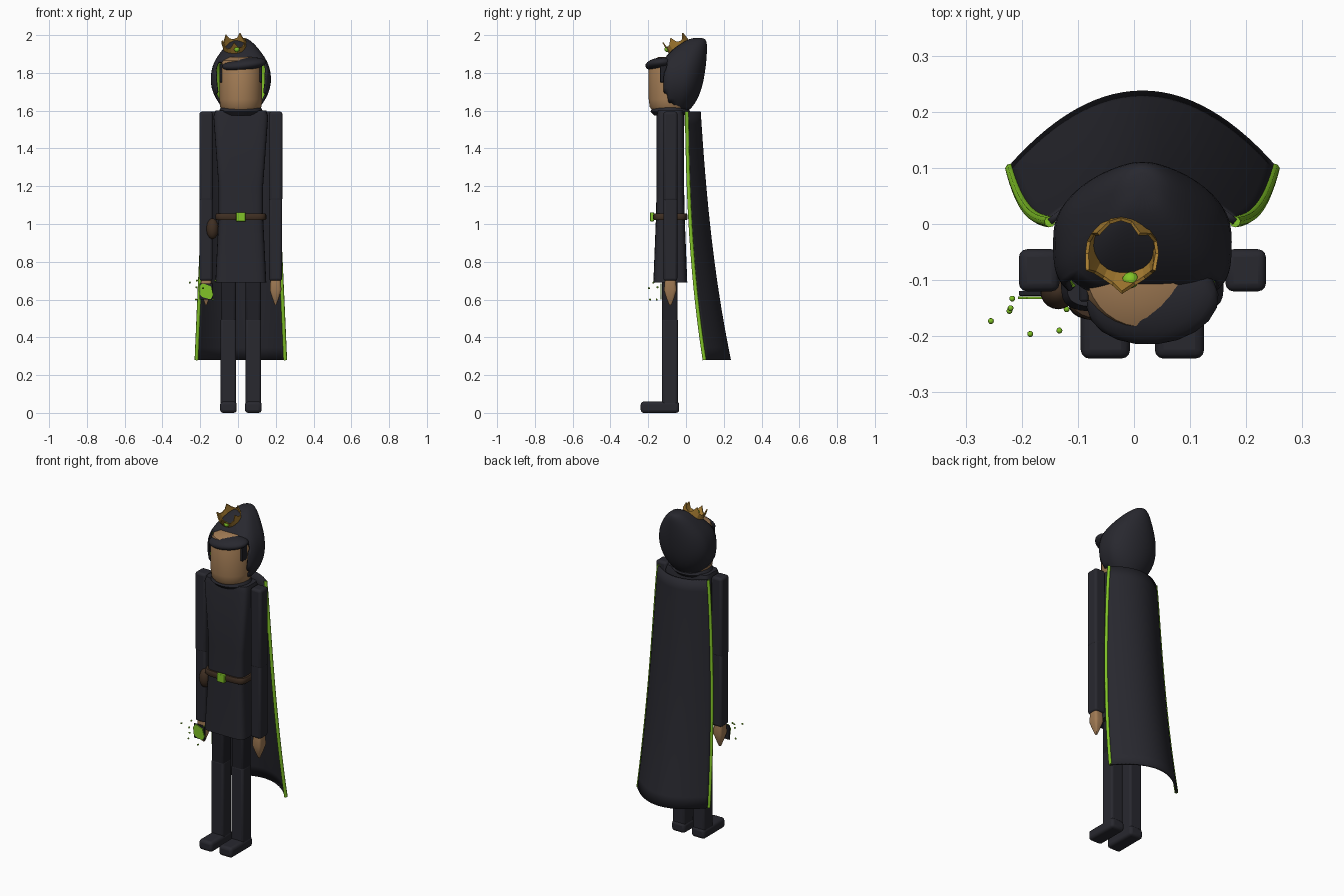
import bpy, bmesh, math, random
from mathutils import Vector, Euler

random.seed(4)
if "Cube" in bpy.data.objects:
    bpy.data.objects.remove(bpy.data.objects["Cube"])

CX, CY = 0.015, -0.083  # centre of the body


def material(name, rgb):
    m = bpy.data.materials.new(name)
    m.use_nodes = True
    m.diffuse_color = (*rgb, 1)
    m.node_tree.nodes["Principled BSDF"].inputs["Base Color"].default_value = (*rgb, 1)
    return m


CLOTH = material("charcoal cloth", (0.021, 0.021, 0.028))
DARK = material("black cloth", (0.014, 0.014, 0.019))
SKIN = material("tan skin", (0.36, 0.2, 0.09))
GREEN = material("bright green", (0.22, 0.55, 0.02))
GOLD = material("old gold", (0.38, 0.2, 0.03))
BROWN = material("brown leather", (0.05, 0.028, 0.016))


def finish(name, bm, mats, angle=40, bevel=0):
    bmesh.ops.recalc_face_normals(bm, faces=bm.faces)
    me = bpy.data.meshes.new(name)
    bm.to_mesh(me)
    bm.free()
    for m in mats:
        me.materials.append(m)
    ob = bpy.data.objects.new(name, me)
    bpy.context.collection.objects.link(ob)
    bpy.ops.object.select_all(action="DESELECT")
    ob.select_set(True)
    bpy.context.view_layer.objects.active = ob
    if bevel:
        b = ob.modifiers.new("Bevel", "BEVEL")
        b.width, b.segments = bevel, 3
    bpy.ops.object.shade_smooth_by_angle(angle=math.radians(angle))
    return ob


def box(name, x, y, z, mat, bevel=0.012):
    """Box from (low, high) ranges on each axis."""
    bm = bmesh.new()
    bmesh.ops.create_cube(bm, size=1)
    for v in bm.verts:
        v.co = [(r[0] + r[1]) / 2 + c * (r[1] - r[0]) for r, c in zip((x, y, z), v.co)]
    return finish(name, bm, [mat], bevel=bevel)


def ball(name, centre, radii, mat, turn=(0, 0, 0), detail=3):
    bm = bmesh.new()
    bmesh.ops.create_icosphere(bm, subdivisions=detail, radius=1)
    rot = Euler(turn).to_matrix()
    for v in bm.verts:
        v.co = rot @ Vector([a * b for a, b in zip(v.co, radii)]) + Vector(centre)
    return finish(name, bm, [mat], angle=60)


def power(c, p):
    return math.copysign(abs(c) ** p, c)


def loft_mesh(rings, n=32, back=1.0, front=1.0, cap=True):
    """Stack of rings (z, x centre, y centre, x radius, y radius)."""
    bm = bmesh.new()
    loops = []
    for z, cx, cy, rx, ry in rings:
        loop = []
        for i in range(n):
            a = math.tau * (i + 0.5) / n
            p = front if math.sin(a) < 0 else back
            loop.append(bm.verts.new((cx + rx * power(math.cos(a), p),
                                      cy + ry * power(math.sin(a), p), z)))
        loops.append(loop)
    for lo, hi in zip(loops, loops[1:]):
        for i in range(n):
            j = (i + 1) % n
            bm.faces.new((lo[i], lo[j], hi[j], hi[i]))
    if cap:
        bm.faces.new(loops[0])
        bm.faces.new(loops[-1])
    return bm


def body_loft(name, rows, mat, x=CX, p=1.0):
    rings = [(z, x, CY, rx, ry) for z, rx, ry in rows]
    return finish(name, loft_mesh(rings, 32, p, p), [mat])


# Legs, boots, arms and hands on both sides
for side, s in (("left", 1), ("right", -1)):
    lx, ax = CX + s * 0.066, CX + s * 0.184
    box(side + "_lower_leg", (lx - 0.041, lx + 0.041), (-0.127, -0.043), (0.04, 0.5), CLOTH)
    box(side + "_upper_leg", (lx - 0.04, lx + 0.04), (-0.126, -0.044), (0.48, 0.75), DARK)
    box(side + "_boot", (lx - 0.044, lx + 0.044), (-0.24, -0.036), (0, 0.06), CLOTH, 0.016)
    box(side + "_upper_arm", (ax - 0.036, ax + 0.036), (-0.12, -0.045), (1.12, 1.595), CLOTH, 0.014)
    box(side + "_forearm", (ax - 0.034, ax + 0.034), (-0.119, -0.046), (0.7, 1.14), CLOTH, 0.012)
    body_loft(side + "_hand", [(0.71, 0.027, 0.028), (0.65, 0.031, 0.034),
                               (0.6, 0.015, 0.018), (0.57, 0.004, 0.006)], SKIN, ax, 0.5)

# Tunic, belt, buckle and pouch
body_loft("tunic", [(0.69, 0.135, 0.09), (1.04, 0.118, 0.076), (1.2, 0.118, 0.073),
                    (1.57, 0.145, 0.074), (1.6, 0.135, 0.066)], CLOTH, p=0.35)
body_loft("belt", [(1.02, 0.13, 0.087), (1.027, 0.135, 0.091), (1.048, 0.135, 0.091),
                   (1.055, 0.13, 0.087)], BROWN, p=0.4)
box("buckle", (CX - 0.025, CX + 0.025), (-0.19, -0.17), (1.013, 1.062), GREEN, 0.004)
ball("pouch", (-0.135, -0.12, 0.975), (0.032, 0.032, 0.055), BROWN)

# Collar, head and hair
body_loft("collar", [(1.575, 0.1, 0.085), (1.595, 0.118, 0.105), (1.615, 0.108, 0.096),
                     (1.635, 0.095, 0.085)], CLOTH)
body_loft("head", [(1.6, 0.095, 0.095), (1.62, 0.11, 0.11), (1.66, 0.113, 0.115),
                   (1.83, 0.113, 0.115), (1.865, 0.1, 0.1), (1.885, 0.06, 0.06)], SKIN)
ball("hair_sweep", (0.033, -0.137, 1.845), (0.119, 0.078, 0.034), CLOTH, (0.08, -0.12, 0.1))
for side, s in (("left", 1), ("right", -1)):
    box(side + "_sideburn", (CX + s * 0.104 - 0.008, CX + s * 0.104 + 0.008),
        (-0.138, -0.08), (1.75, 1.85), DARK, 0.004)

# Hood: pointed toward the back, open at the face, green inside
rows = [(1.605, 0.085, -0.12, 0.02), (1.64, 0.118, -0.13, 0.05), (1.69, 0.148, -0.138, 0.075),
        (1.75, 0.163, -0.14, 0.092), (1.81, 0.158, -0.138, 0.102), (1.86, 0.142, -0.128, 0.108),
        (1.905, 0.112, -0.092, 0.111), (1.945, 0.08, -0.045, 0.112), (1.972, 0.05, 0.0, 0.108),
        (1.986, 0.025, 0.035, 0.095)]
rings = [(z, CX, (f + b) / 2, rx, (b - f) / 2) for z, rx, f, b in rows]
bm = loft_mesh(rings, 36, front=0.55, cap=False)
bm.verts.ensure_lookup_table()
bm.faces.new(bm.verts[-36:])
gone = []
for face in bm.faces:
    c = face.calc_center_median()
    if c.z < 1.86 and c.y < -0.06 and abs(c.x - CX) < 0.132 - max(0, 1.68 - c.z) * 0.4:
        gone.append(face)
bmesh.ops.delete(bm, geom=gone, context="FACES")
hood = finish("hood", bm, [CLOTH, GREEN], angle=70)
sub = hood.modifiers.new("Subdivision", "SUBSURF")
sub.levels = sub.render_levels = 1
shell = hood.modifiers.new("Shell", "SOLIDIFY")
shell.thickness, shell.offset, shell.material_offset = 0.01, -1, 1

# Crown: a tilted band with five points, sunk into the hood
bm = bmesh.new()
N = 20
tilt = Euler((0.42, -0.12, 0)).to_matrix()
levels = [[], [], [], []]
for i in range(N):
    a = math.tau * i / N - math.pi / 2
    spike = (0.022, 0.03, 0.06, 0.03)[(i + 2) % 4]
    for k, (r, h) in enumerate(((0.058, -0.012), (0.066, spike), (0.06, spike), (0.052, -0.012))):
        co = tilt @ Vector((r * math.cos(a), r * math.sin(a), h))
        levels[k].append(bm.verts.new(co + Vector((-0.018, -0.04, 1.932))))
for k in range(4):
    for i in range(N):
        j, m = (i + 1) % N, (k + 1) % 4
        bm.faces.new((levels[k][i], levels[k][j], levels[m][j], levels[m][i]))
finish("crown", bm, [GOLD], angle=20)
ball("crown_gem", (-0.006, -0.1, 1.925), (0.015, 0.015, 0.015), GREEN, detail=2)


# Cape: an arc that widens and sweeps backward toward the hem
def cape_point(u, t):
    """u runs across from -1 to 1, t runs from shoulder to hem."""
    half = 0.165 + 0.07 * t ** 0.8
    edge = 0.004 + 0.02 * t + 0.074 * t ** 2.5
    depth = 0.068 + 0.066 * t
    return Vector((CX + half * u, edge + depth * (1 - abs(u) ** 2.0), 1.595 - 1.315 * t))


bm = bmesh.new()
ACROSS, DOWN = 28, 20
grid = [[bm.verts.new(cape_point(2 * i / ACROSS - 1, k / DOWN)) for i in range(ACROSS + 1)]
        for k in range(DOWN + 1)]
for k in range(DOWN):
    for i in range(ACROSS):
        bm.faces.new((grid[k][i], grid[k][i + 1], grid[k + 1][i + 1], grid[k + 1][i]))
cape = finish("cape", bm, [CLOTH])
shell = cape.modifiers.new("Shell", "SOLIDIFY")
shell.thickness, shell.offset = 0.012, 0

# Green piping down both cape edges
for side, u in (("left", 1), ("right", -1)):
    curve = bpy.data.curves.new(side + "_cape_trim", "CURVE")
    curve.dimensions = "3D"
    curve.bevel_depth, curve.bevel_resolution, curve.use_fill_caps = 0.01, 2, True
    line = curve.splines.new("POLY")
    line.points.add(DOWN)
    for k, pt in enumerate(line.points):
        pt.co = (*cape_point(u, k / DOWN), 1)
    curve.materials.append(GREEN)
    bpy.context.collection.objects.link(bpy.data.objects.new(side + "_cape_trim", curve))

# Glowing ragged patch on a dark plate in front of the right hand
box("hand_plate", (-0.205, -0.133), (-0.128, -0.119), (0.6, 0.685), DARK, 0.002)
bm = bmesh.new()
rim = []
for i in range(18):
    a, r = math.tau * i / 18, random.uniform(0.029, 0.044)
    rim.append(bm.verts.new((-0.169 + r * math.cos(a), -0.129, 0.643 + r * 1.15 * math.sin(a))))
top = bmesh.ops.extrude_face_region(bm, geom=[bm.faces.new(rim)])
bmesh.ops.translate(bm, vec=(0, -0.005, 0),
                    verts=[g for g in top["geom"] if isinstance(g, bmesh.types.BMVert)])
finish("hand_glow", bm, [GREEN])

# Floating sparks
sparks = [(-0.255, -0.173, 0.69), (-0.217, -0.133, 0.7), (-0.22, -0.15, 0.665),
          (-0.222, -0.155, 0.6), (-0.185, -0.196, 0.66), (-0.133, -0.19, 0.6),
          (-0.12, -0.152, 0.7)]
for i, spot in enumerate(sparks):
    ball("spark_%d" % (i + 1), spot, (0.006,) * 3, GREEN, detail=1)
